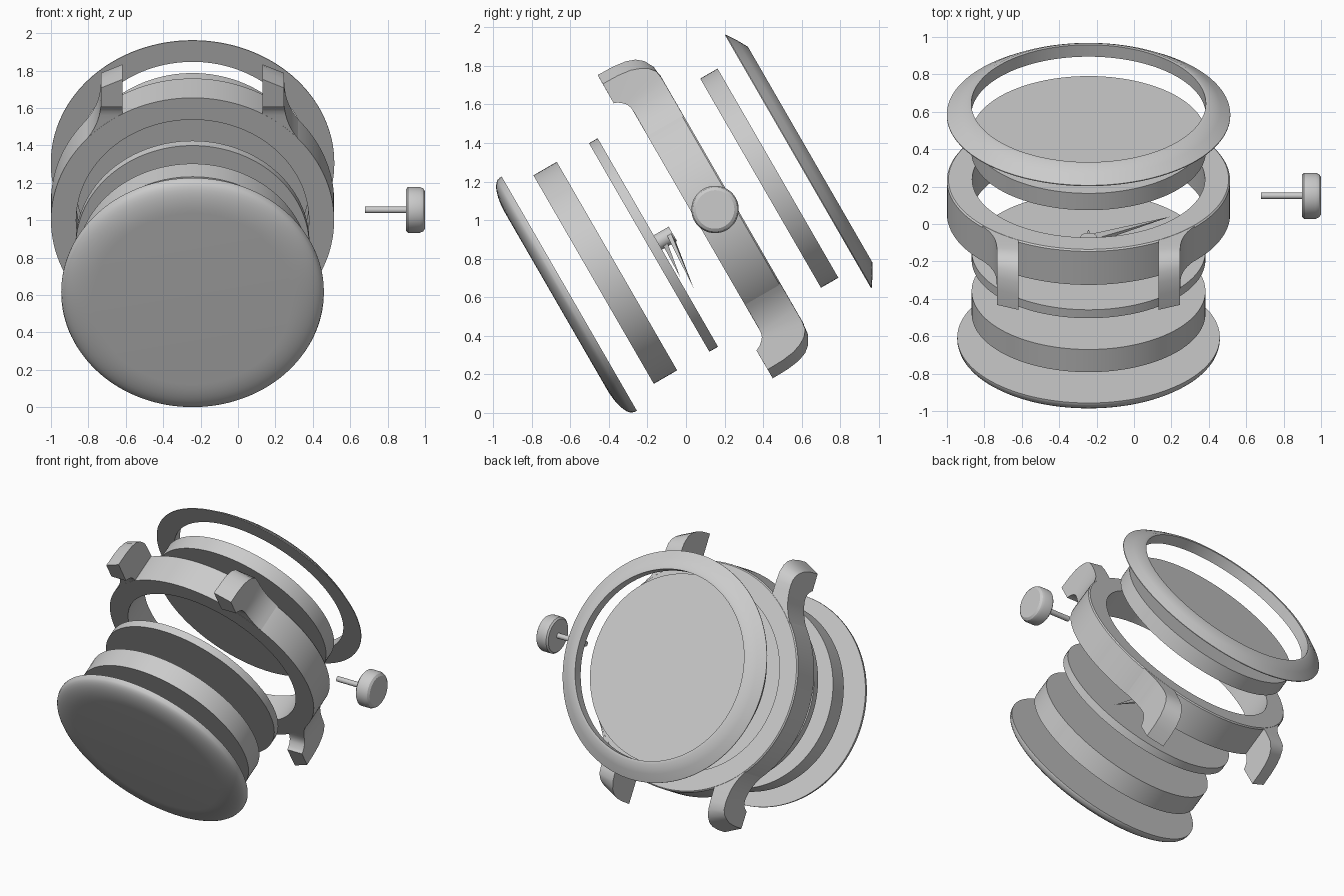
import bpy, bmesh, math
from mathutils import Matrix, Vector

if "Cube" in bpy.data.objects:
    bpy.data.objects.remove(bpy.data.objects["Cube"])

# Shared tilted frame: local z is the watch axis, local y points to six o'clock
FRAME = Matrix.Translation((-0.243, -0.419, 0.726)) @ Matrix.Rotation(math.radians(-60), 4, 'X')
SEG = 128


def finish(name, bm, local=Matrix.Identity(4)):
    bmesh.ops.recalc_face_normals(bm, faces=bm.faces[:])
    bm.transform(local)
    me = bpy.data.meshes.new(name)
    bm.to_mesh(me)
    bm.free()
    ob = bpy.data.objects.new(name, me)
    ob.matrix_world = FRAME
    bpy.context.collection.objects.link(ob)
    return ob


def lathe(name, profile, ring=False, local=Matrix.Identity(4), seg=SEG):
    """Revolve (radius, height) points; cap both ends, or close as a ring."""
    bm = bmesh.new()
    loops = [[bm.verts.new((r * math.cos(2 * math.pi * i / seg),
                            r * math.sin(2 * math.pi * i / seg), h))
              for i in range(seg)] for r, h in profile]
    pairs = list(zip(loops, loops[1:]))
    if ring:
        pairs.append((loops[-1], loops[0]))
    else:
        bm.faces.new(loops[0])
        bm.faces.new(loops[-1])
    for a, b in pairs:
        for i in range(seg):
            j = (i + 1) % seg
            bm.faces.new((a[i], a[j], b[j], b[i]))
    return finish(name, bm, local)


def disc(name, r, h0, h1):
    return lathe(name, [(r, h0), (r, h1)])


# Back cover with rounded rim
arc = [math.radians(a) for a in range(0, 91, 10)]
lathe("back_cover", [(0.702, -0.216), (0.702, -0.228)] +
      [(0.53 + 0.17 * math.cos(a), -0.232 - 0.063 * math.sin(a)) for a in arc])

# Movement, dial and crystal discs
disc("movement", 0.625, -0.07, 0.07)
disc("dial", 0.625, 0.263, 0.315)
disc("crystal", 0.627, 0.931, 1.035)

# Case ring and sloped bezel
lathe("case_ring", [(0.622, 0.545), (0.757, 0.545), (0.757, 0.752),
                    (0.749, 0.76), (0.622, 0.76)], ring=True)
lathe("bezel", [(0.627, 1.155), (0.758, 1.155), (0.758, 1.16), (0.705, 1.195),
                (0.646, 1.228), (0.627, 1.228)], ring=True)

# Lugs: stations of (top u, top n, bottom u, bottom n, end slant)
X_IN, X_OUT = 0.375, 0.49
STATIONS = [(u, 0.759, u, 0.546, 0) for u in (0.5, 0.53, 0.56, 0.59, 0.62, 0.65)]
STATIONS += [(0.70, 0.759, 0.675, 0.544, 0), (0.745, 0.758, 0.695, 0.537, 0.2),
             (0.80, 0.752, 0.708, 0.528, 0.5), (0.85, 0.726, 0.72, 0.515, 0.85),
             (0.88, 0.69, 0.73, 0.502, 1), (0.898, 0.64, 0.735, 0.493, 1),
             (0.907, 0.57, 0.738, 0.485, 1), (0.909, 0.479, 0.74, 0.478, 1)]


def outer_x(u):
    return X_OUT + 0.077 * (max(0, 0.75 - u) / 0.25) ** 2.4


def lug(name, sx, sy):
    bm = bmesh.new()
    rows = []
    for tu, tn, bu, bn, slant in STATIONS:
        pts = [(X_IN, tu, tn), (outer_x(tu), tu - 0.053 * slant, tn),
               (outer_x(bu), bu, bn), (X_IN, bu, bn)]
        rows.append([bm.verts.new((sx * x, sy * u, n)) for x, u, n in pts])
    for a, b in zip(rows, rows[1:]):
        for i in range(4):
            j = (i + 1) % 4
            bm.faces.new((a[i], a[j], b[j], b[i]))
    bm.faces.new(rows[0])
    bm.faces.new(rows[-1])
    finish(name, bm)


for side, sx in (("left", -1), ("right", 1)):
    for end, sy in (("upper", -1), ("lower", 1)):
        lug(f"lug_{end}_{side}", sx, sy)


# Centre post and two tapered hands
lathe("hand_post", [(0.043, 0.31), (0.043, 0.405)], seg=48)


def hand(name, tip, n_base, n_tip, width, thick):
    bm = bmesh.new()
    direction = Vector((tip[0], tip[1], 0)).normalized()
    side = Vector((-direction.y, direction.x, 0)) * width
    base = [bm.verts.new(side * s + Vector((0, 0, n_base + t * thick)))
            for s, t in ((-1, -1), (1, -1), (1, 1), (-1, 1))]
    point = bm.verts.new((tip[0], tip[1], n_tip))
    bm.faces.new(base)
    for i in range(4):
        bm.faces.new((base[i], base[(i + 1) % 4], point))
    finish(name, bm)


hand("minute_hand", (0.44, 0.30), 0.388, 0.357, 0.03, 0.013)
hand("hour_hand", (0.0, 0.217), 0.347, 0.325, 0.035, 0.015)

# Crown and stem, pointing sideways
sideways = Matrix.Translation((0, 0, 0.658)) @ Matrix.Rotation(math.radians(90), 4, 'Y')
lathe("crown", [(0.112, 1.142), (0.123, 1.152), (0.123, 1.215),
                (0.115, 1.233), (0.10, 1.243)], local=sideways, seg=64)
lathe("crown_stem", [(0.018, 0.922), (0.018, 1.15)], local=sideways, seg=32)

# Smooth shading with sharp edges kept
bpy.ops.object.select_all(action='SELECT')
bpy.context.view_layer.objects.active = bpy.data.objects["case_ring"]
bpy.ops.object.shade_smooth_by_angle(angle=math.radians(30))
